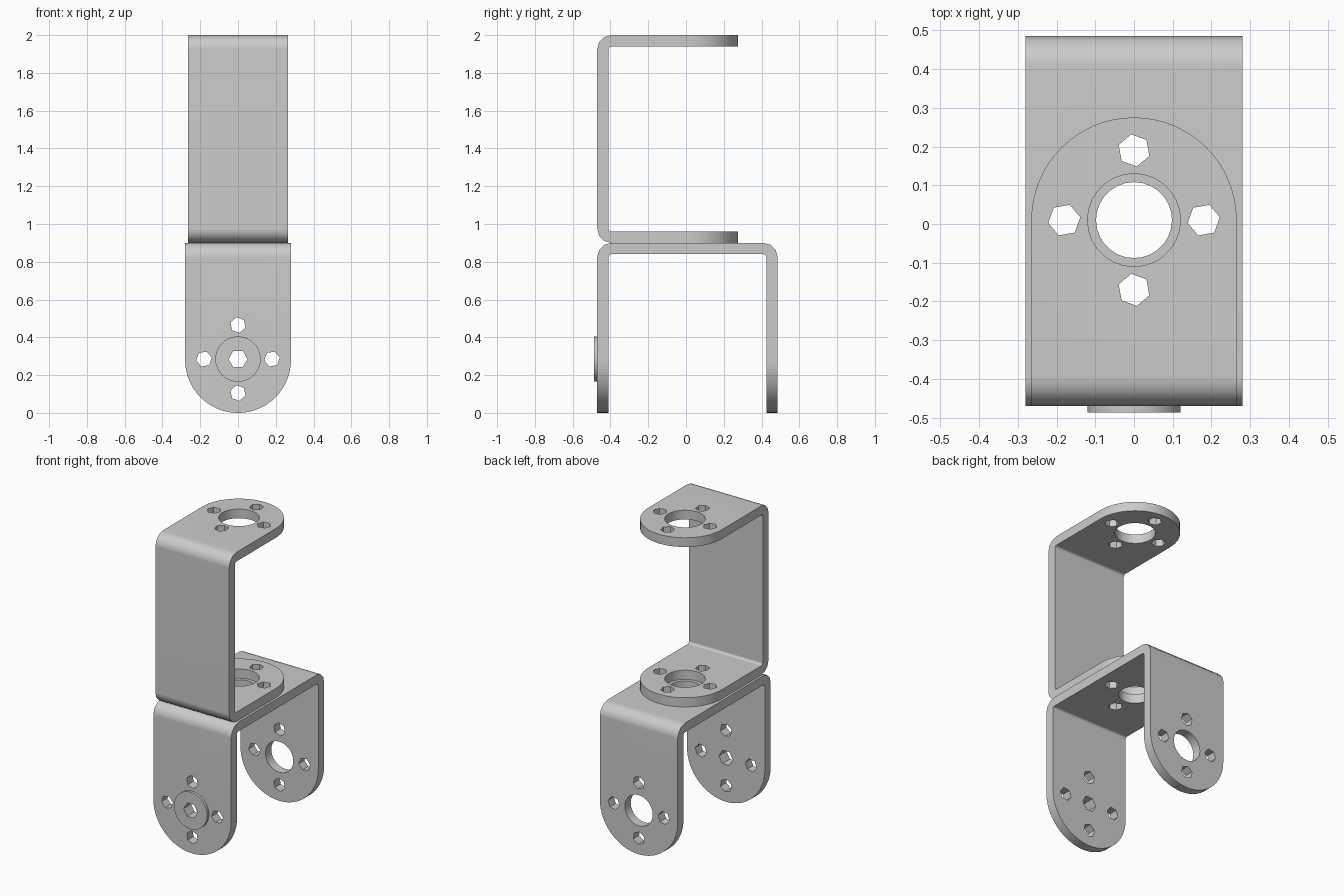
import bpy, bmesh
from math import sin, cos, pi, radians
from mathutils import Vector

cube = bpy.data.objects.get("Cube")
if cube:
    bpy.data.objects.remove(cube, do_unlink=True)

metal = bpy.data.materials.new("grey metal")
metal.use_nodes = True
GREY = (0.6, 0.6, 0.6, 1)
metal.diffuse_color = GREY
metal.node_tree.nodes["Principled BSDF"].inputs["Base Color"].default_value = GREY


def prism(name, points, axis, lo, hi):
    """Extrude a flat outline along one axis."""
    place = {"x": lambda a, b, t: (t, a, b),
             "y": lambda a, b, t: (a, t, b),
             "z": lambda a, b, t: (a, b, t)}[axis]
    bm = bmesh.new()
    face = bm.faces.new([bm.verts.new(place(a, b, lo)) for a, b in points])
    grown = bmesh.ops.extrude_face_region(bm, geom=[face], use_keep_orig=True)
    verts = [g for g in grown["geom"] if isinstance(g, bmesh.types.BMVert)]
    bmesh.ops.translate(bm, verts=verts, vec=Vector(place(0, 0, hi - lo)))
    bmesh.ops.recalc_face_normals(bm, faces=bm.faces)
    mesh = bpy.data.meshes.new(name)
    bm.to_mesh(mesh)
    bm.free()
    mesh.materials.append(metal)
    obj = bpy.data.objects.new(name, mesh)
    bpy.context.collection.objects.link(obj)
    return obj


def arc(a, b, r, start, end, steps):
    angles = [radians(start + (end - start) * i / steps) for i in range(steps + 1)]
    return [(a + r * cos(t), b + r * sin(t)) for t in angles]


def circle(a, b, r, sides, turn=0):
    return arc(a, b, r, turn, turn + 360, sides)[:-1]


def select(obj):
    bpy.ops.object.select_all(action="DESELECT")
    obj.select_set(True)
    bpy.context.view_layer.objects.active = obj


def cut(obj, tool, operation="DIFFERENCE"):
    select(obj)
    mod = obj.modifiers.new("cut", "BOOLEAN")
    mod.operation, mod.solver, mod.object = operation, "EXACT", tool
    bpy.ops.object.modifier_apply(modifier=mod.name)
    bpy.data.objects.remove(tool, do_unlink=True)


def bore(obj, axis, a, b, r, lo, hi, sides=28, turn=0):
    cut(obj, prism("cutter", circle(a, b, r, sides, turn), axis, lo, hi))


def bolt_holes(obj, axis, b, lo, hi):
    """Four hexagonal holes around the centre."""
    for k in range(4):
        t = k * pi / 2
        bore(obj, axis, 0.18 * cos(t), b + 0.18 * sin(t), 0.042, lo, hi, 6, k * 90 + 10)


def finish(obj):
    select(obj)
    bpy.ops.object.shade_smooth_by_angle(angle=radians(35))
    mod = obj.modifiers.new("flat faces", "WEIGHTED_NORMAL")
    mod.keep_sharp = True


OUT, INN, BEND = 0.075, 0.015, 3

# Lower bracket: sheet bent into an arch, legs rounded at the foot
F, B, T, H = -0.47, 0.485, 0.9, OUT
profile = ([(F, 0)] + arc(F + H, T - H, OUT, 180, 90, BEND)
           + arc(B - H, T - H, OUT, 90, 0, BEND) + [(B, 0), (B - 0.06, 0)]
           + arc(B - H, T - H, INN, 0, 90, BEND)
           + arc(F + H, T - H, INN, 90, 180, BEND) + [(F + 0.06, 0)])
lower = prism("lower_bracket", profile, "x", -0.28, 0.28)
outline = arc(0, 0.28, 0.28, 180, 360, 32) + [(0.28, 1), (-0.28, 1)]
cut(lower, prism("cutter", outline, "y", -1, 1), "INTERSECT")
bolt_holes(lower, "y", 0.285, -1, 1)
bolt_holes(lower, "z", 0.01, 0.7, 1)
bore(lower, "z", 0, 0.01, 0.098, 0.7, 1)
bore(lower, "y", 0, 0.285, 0.1, 0.2, 1)
bore(lower, "y", 0, 0.285, 0.05, -1, 0, 6)
finish(lower)

# Raised boss on the front leg
boss = prism("pivot_boss", circle(0, 0.285, 0.12, 32), "y", -0.487, -0.468)
bore(boss, "y", 0, 0.285, 0.05, -1, 0, 6)
finish(boss)

# Upper bracket: sheet bent into a C, open to the back
L, T, E = 0.9, 2.0, 0.275
profile = ([(E, L)] + arc(F + H, L + H, OUT, 270, 180, BEND)
           + arc(F + H, T - H, OUT, 180, 90, BEND) + [(E, T), (E, T - 0.06)]
           + arc(F + H, T - H, INN, 90, 180, BEND)
           + arc(F + H, L + H, INN, 180, 270, BEND) + [(E, L + 0.06)])
upper = prism("upper_bracket", profile, "x", -0.265, 0.265)
outline = arc(0, 0.01, 0.265, 0, 180, 32) + [(-0.265, -1), (0.265, -1)]
cut(upper, prism("cutter", outline, "z", 0.5, 2.5), "INTERSECT")
bolt_holes(upper, "z", 0.01, 0.5, 2.5)
bore(upper, "z", 0, 0.01, 0.12, 0.5, 2.5)
finish(upper)
